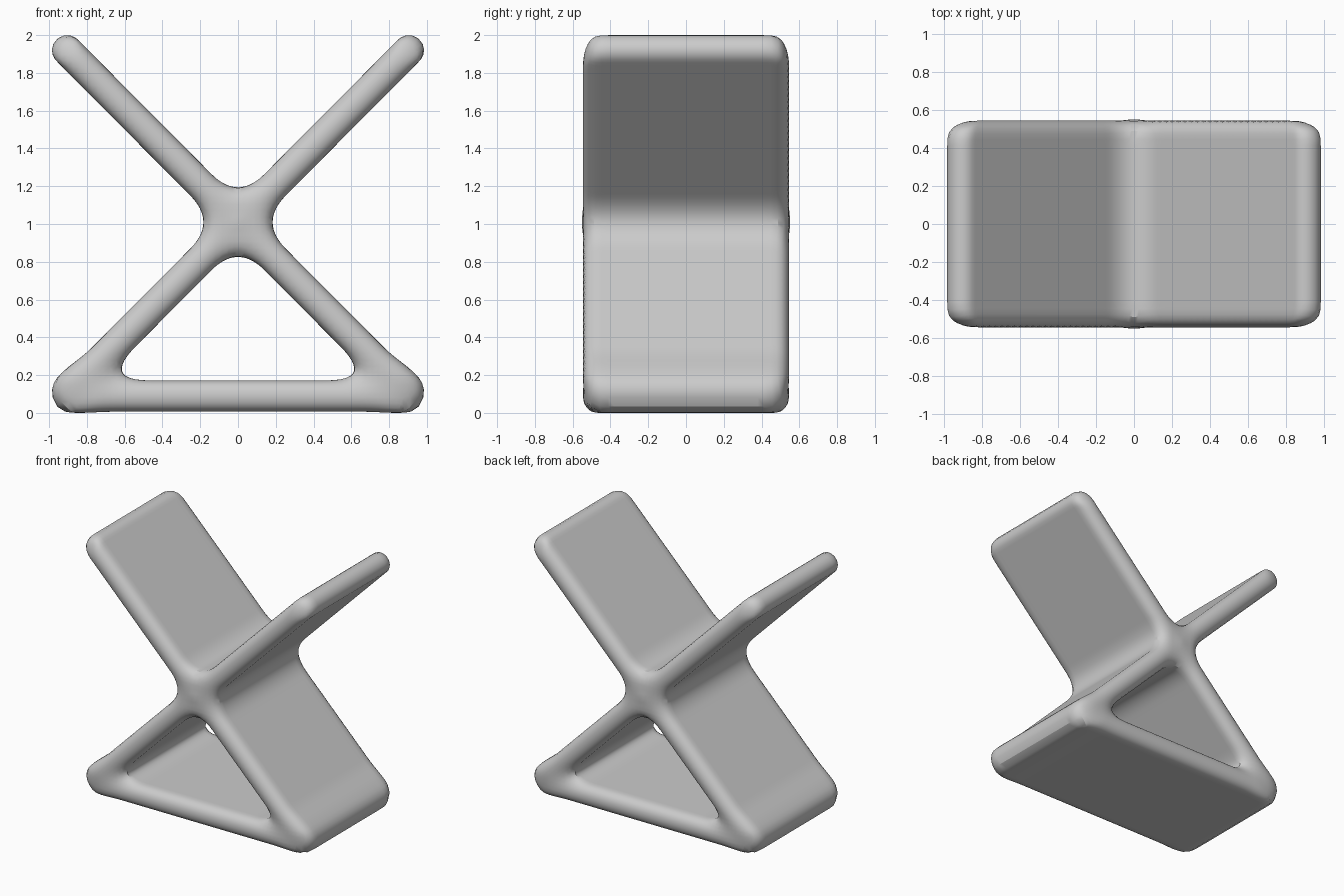
import bpy
import bmesh
from math import hypot, sqrt
from mathutils import Matrix, Vector

cube = bpy.data.objects.get("Cube")
if cube:
    bpy.data.objects.remove(cube, do_unlink=True)

DEPTH = 0.545      # half depth along y
EDGE = 0.075       # rounding of the front and back rims
CORNER = 0.11      # extra rounding of the slab corners
BLEND = 0.2        # size of the soft fillets where slabs meet

# Slab centre lines in the xz plane, with half thickness
SLABS = [
    (Vector((-0.905, 1.92)), Vector((0.885, 0.12)), 0.08),
    (Vector((0.905, 1.92)), Vector((-0.885, 0.12)), 0.08),
    (Vector((-0.82, 0.085)), Vector((0.82, 0.085)), 0.087),
]
LINES = [(a, (b - a).normalized(), (b - a).length, r) for a, b, r in SLABS]


def soft_min(a, b, k):
    h = max(k - abs(a - b), 0)
    return min(a, b) - h * h / (4 * k)


def slab_distance(x, z, inset, line):
    start, way, length, radius = line
    dx, dz = x - start.x, z - start.y
    t = min(max(dx * way.x + dz * way.y, inset), length - inset)
    return hypot(dx - way.x * t, dz - way.y * t) - radius


def distance(x, y, z):
    """Signed distance to the softly joined, rim-rounded slabs."""
    y = abs(y)
    c = min(max(y - DEPTH + CORNER, 0), CORNER)
    inset = CORNER - sqrt(CORNER * CORNER - c * c)
    first, second, base = (slab_distance(x, z, inset, s) for s in LINES)
    d = soft_min(soft_min(first, second, BLEND), base, BLEND * 0.9)
    d = -soft_min(-d, z, 0.03)                       # flat underside
    swell = 0.2 * max(0, -d - 0.085)                 # slight bulge at joints
    p, q = d + EDGE, y - DEPTH - swell + EDGE
    return hypot(max(p, 0), max(q, 0)) + min(max(p, q), 0) - EDGE


def project(v):
    x, y, z = v.co
    f, e = distance(x, y, z), 0.002
    g = Vector((distance(x + e, y, z) - f, distance(x, y + e, z) - f,
                distance(x, y, z + e) - f)) / e
    step = g * (f / max(g.length_squared, 0.3))
    if step.length > 0.06:
        step *= 0.06 / step.length
    v.co -= step


# Rough slabs, fused into one even skin
bm = bmesh.new()
for a, b, r in SLABS:
    way, mid = (b - a).normalized(), (a + b) / 2
    turn = Vector((1, 0, 0)).rotation_difference(Vector((way.x, 0, way.y)))
    size = Matrix.Diagonal(((b - a).length + r, DEPTH * 2, r * 2, 1))
    place = Matrix.Translation((mid.x, 0, mid.y)) @ turn.to_matrix().to_4x4()
    bmesh.ops.create_cube(bm, size=1, matrix=place @ size)
mesh = bpy.data.meshes.new("crossed_stand")
bm.to_mesh(mesh)
bm.free()
stand = bpy.data.objects.new("crossed_stand", mesh)
bpy.context.collection.objects.link(stand)
bpy.context.view_layer.objects.active = stand
stand.select_set(True)
remesh = stand.modifiers.new("fuse", 'REMESH')
remesh.mode = 'VOXEL'
remesh.voxel_size = 0.033
bpy.ops.object.modifier_apply(modifier=remesh.name)

# Relax the skin onto the rounded form
bm = bmesh.new()
bm.from_mesh(stand.data)
for relax in range(3):
    bmesh.ops.smooth_vert(bm, verts=bm.verts, factor=0.5,
                          use_axis_x=True, use_axis_y=True, use_axis_z=True)
    for repeat in range(2):
        for v in bm.verts:
            project(v)
bm.to_mesh(stand.data)
bm.free()

# Plain grey finish
grey = bpy.data.materials.new("light_grey")
grey.use_nodes = True
colour = (0.6, 0.6, 0.6, 1)
grey.diffuse_color = colour
grey.node_tree.nodes["Principled BSDF"].inputs["Base Color"].default_value = colour
stand.data.materials.clear()
stand.data.materials.append(grey)
bpy.ops.object.shade_smooth_by_angle()
